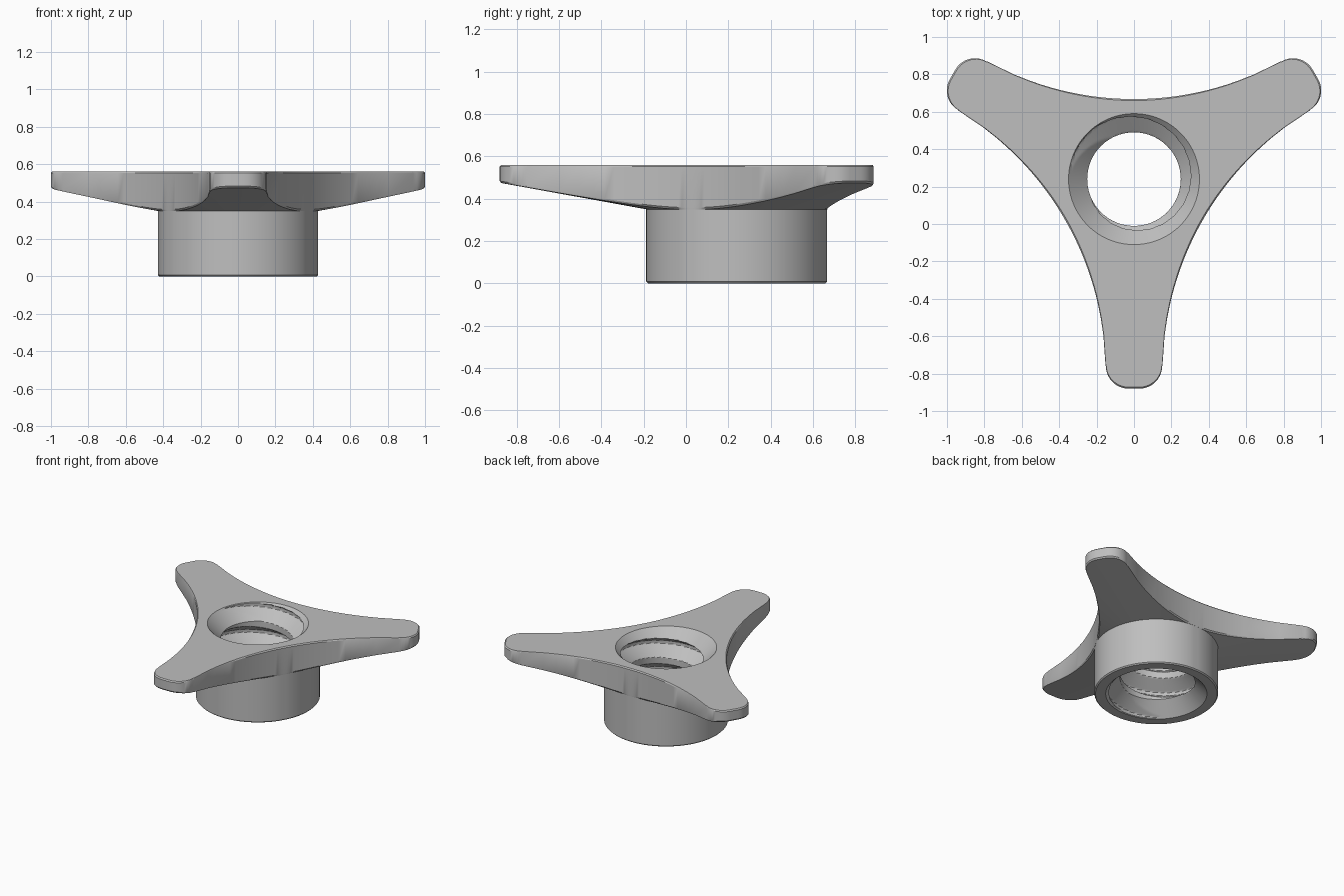
import bpy
import bmesh
from math import sin, cos, pi, sqrt, hypot, atan2, radians

cube = bpy.data.objects.get("Cube")
if cube:
    bpy.data.objects.remove(cube, do_unlink=True)

HUB_Y, HUB_R = 0.24, 0.428
TOP, UNDER = 0.56, 0.35            # top face and underside height at the hub
TIP, HALF_W, FILLET = 1.12, 0.15, 0.12
ARC_D, ARC_R = 2.06, 1.632         # concave side arcs between the arms
CREST, ROOT, PITCH = 0.25, 0.345, 0.2
BEVEL = 0.008


def outline():
    """Polar (angle, radius) points of the three-armed plate."""
    tip = []
    for side in (-1, 1):
        cx, cy = TIP - FILLET, side * (HALF_W - FILLET)
        arc = []
        for i in range(11):
            a = side * (pi / 2) * (1 - i / 10)
            x, y = cx + FILLET * cos(a), cy + FILLET * sin(a)
            arc.append((atan2(y, x), hypot(x, y)))
        tip += arc if side < 0 else arc[::-1]
    start = atan2(HALF_W, 0.98)
    steps = 44
    valley = []
    for i in range(steps + 1):
        f = -pi / 3 + start + (2 * pi / 3 - 2 * start) * i / steps
        r = ARC_D * cos(f) - sqrt(ARC_R ** 2 - (ARC_D * sin(f)) ** 2)
        valley.append((f + pi / 3, r))
    pts = []
    for k in range(3):
        turn = -pi / 2 + k * 2 * pi / 3
        pts += [(a + turn, r) for a, r in tip + valley]
    return pts


def bore_radius(angle, z):
    """Trapezoid helical thread opened by a chamfer at each end."""
    phase = (z - 0.52) / PITCH - (angle - pi / 2) / (2 * pi)
    d = abs(phase - round(phase)) * PITCH        # distance from groove centre
    groove = ROOT - max(0, d - 0.012) * 1.5
    chamfer = 0.35 - min(z, TOP - z)
    return max(CREST, groove, chamfer)


def section(angle, rim):
    """Closed radial section (radius, height) at one angle."""
    hub = min(HUB_R, rim - 0.001)

    def under(r):
        return UNDER + (r - hub) * 0.181

    rows = 112
    pts = [(bore_radius(angle, TOP * (1 - i / rows)), TOP * (1 - i / rows))
           for i in range(rows + 1)]
    pts += [(hub - BEVEL, 0), (hub, BEVEL), (hub, UNDER)]
    inner = max(hub + 0.0005, rim - BEVEL)
    pts += [(inner, under(inner)), (rim, under(rim) + BEVEL),
            (rim, TOP - BEVEL), (rim - BEVEL, TOP)]
    return pts


# Satin grey metal
grey = bpy.data.materials.new("plain grey")
grey.use_nodes = True
colour = (0.52, 0.52, 0.52, 1)
grey.diffuse_color = colour
grey.node_tree.nodes["Principled BSDF"].inputs["Base Color"].default_value = colour

# Loft the sections around the hub axis
bm = bmesh.new()
columns = []
for angle, rim in outline():
    columns.append([bm.verts.new((r * cos(angle), r * sin(angle) + HUB_Y, z))
                    for r, z in section(angle, rim)])
for a, b in zip(columns, columns[1:] + columns[:1]):
    n = len(a)
    for i in range(n):
        j = (i + 1) % n
        bm.faces.new((a[i], a[j], b[j], b[i]))
bmesh.ops.recalc_face_normals(bm, faces=bm.faces)

mesh = bpy.data.meshes.new("three_arm_nut")
bm.to_mesh(mesh)
bm.free()
mesh.materials.append(grey)
nut = bpy.data.objects.new("three_arm_nut", mesh)
bpy.context.collection.objects.link(nut)

bpy.ops.object.select_all(action='DESELECT')
nut.select_set(True)
bpy.context.view_layer.objects.active = nut
bpy.ops.object.shade_smooth_by_angle(angle=radians(28))
